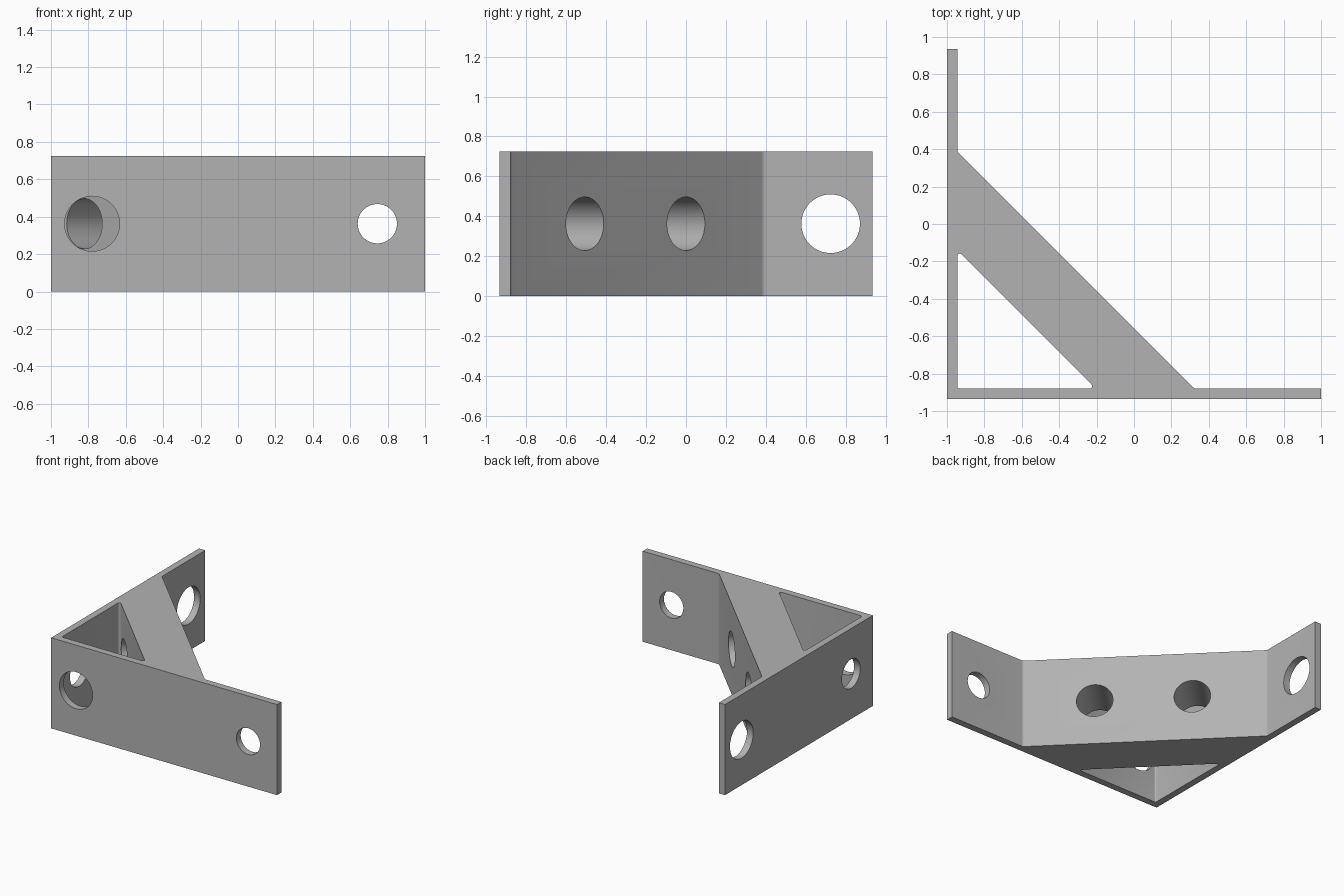
import bpy, bmesh, math
from mathutils import Vector, Matrix

cube = bpy.data.objects.get("Cube")
if cube:
    bpy.data.objects.remove(cube, do_unlink=True)

HEIGHT, WALL, BACK, MID = 0.725, 0.055, 0.935, 0.3625
IN_X, IN_Y = -1 + WALL, -BACK + WALL      # inner faces of the two plates
OUTER, INNER = -0.557, -1.085             # x + y on the two brace faces

grey = bpy.data.materials.new("plain grey")
grey.use_nodes = True
colour = (0.45, 0.45, 0.45, 1)
grey.diffuse_color = colour
grey.node_tree.nodes["Principled BSDF"].inputs["Base Color"].default_value = colour


def rounded(corners, steps=5):
    """Profile from (x, y, radius) corners, with arcs where the radius is set."""
    out = []
    for i, (x, y, r) in enumerate(corners):
        p = Vector((x, y))
        if not r:
            out.append(p)
            continue
        a = (Vector(corners[i - 1][:2]) - p).normalized()
        b = (Vector(corners[(i + 1) % len(corners)][:2]) - p).normalized()
        half = a.angle(b) / 2
        centre = p + (a + b).normalized() * (r / math.sin(half))
        start = p + a * (r / math.tan(half)) - centre
        end = p + b * (r / math.tan(half)) - centre
        sweep = start.angle_signed(end)
        for k in range(steps + 1):
            turn = Matrix.Rotation(-sweep * k / steps, 2)
            out.append(centre + turn @ start)
    return out


def add_object(name, bm):
    bmesh.ops.recalc_face_normals(bm, faces=bm.faces)
    mesh = bpy.data.meshes.new(name)
    bm.to_mesh(mesh)
    bm.free()
    mesh.materials.append(grey)
    obj = bpy.data.objects.new(name, mesh)
    bpy.context.collection.objects.link(obj)
    return obj


def prism(name, profile, low, high):
    bm = bmesh.new()
    face = bm.faces.new([bm.verts.new((p.x, p.y, low)) for p in profile])
    grown = bmesh.ops.extrude_face_region(bm, geom=[face])["geom"]
    verts = [v for v in grown if isinstance(v, bmesh.types.BMVert)]
    bmesh.ops.translate(bm, verts=verts, vec=(0, 0, high - low))
    return add_object(name, bm)


def drill(name, start, end, radius):
    start, end = Vector((*start, MID)), Vector((*end, MID))
    axis = end - start
    turn = axis.to_track_quat('Z', 'Y').to_matrix().to_4x4()
    bm = bmesh.new()
    bmesh.ops.create_cone(bm, cap_ends=True, segments=64, radius1=radius, radius2=radius,
                          depth=axis.length, matrix=Matrix.Translation((start + end) / 2) @ turn)
    return add_object(name, bm)


# Two plates at a right angle, joined by a thick diagonal brace
bracket = prism("corner_bracket", rounded([
    (-1, -BACK, 0), (1, -BACK, 0), (1, IN_Y, 0), (OUTER - IN_Y, IN_Y, 0.03),
    (IN_X, OUTER - IN_X, 0.03), (IN_X, BACK, 0), (-1, BACK, 0)]), 0, HEIGHT)

# Triangular opening behind the brace
cutters = [prism("opening_cutter", rounded([
    (IN_X, IN_Y, 0.012), (INNER - IN_Y, IN_Y, 0.013), (IN_X, INNER - IN_X, 0.013)]),
    -0.1, HEIGHT + 0.1)]

# Holes through the front plate, then the side plate
for x, r in ((0.745, 0.105), (-0.78, 0.147)):
    cutters.append(drill("front_hole_cutter", (x, -BACK - 0.05), (x, IN_Y + 0.05), r))
for y, r in ((0.725, 0.147), (-0.66, 0.116)):
    cutters.append(drill("side_hole_cutter", (-1.05, y), (IN_X + 0.05, y), r))

# Holes square through the brace
for y in (0, -0.507):
    x, depth = OUTER - y, (OUTER - INNER) / 2 + 0.01
    cutters.append(drill("brace_hole_cutter", (x + 0.1, y + 0.1), (x - depth, y - depth), 0.134))

for cutter in cutters:
    cutter.hide_render = True
    mod = bracket.modifiers.new(cutter.name, 'BOOLEAN')
    mod.operation, mod.solver, mod.object = 'DIFFERENCE', 'EXACT', cutter

# Keep the finished solid and drop the cutters
bpy.context.view_layer.update()
solid = bpy.data.meshes.new_from_object(
    bracket.evaluated_get(bpy.context.evaluated_depsgraph_get()))
bracket.modifiers.clear()
bracket.data = solid
for cutter in cutters:
    bpy.data.objects.remove(cutter, do_unlink=True)

bpy.ops.object.select_all(action='DESELECT')
bracket.select_set(True)
bpy.context.view_layer.objects.active = bracket
bpy.ops.object.shade_smooth_by_angle(angle=math.radians(30))
